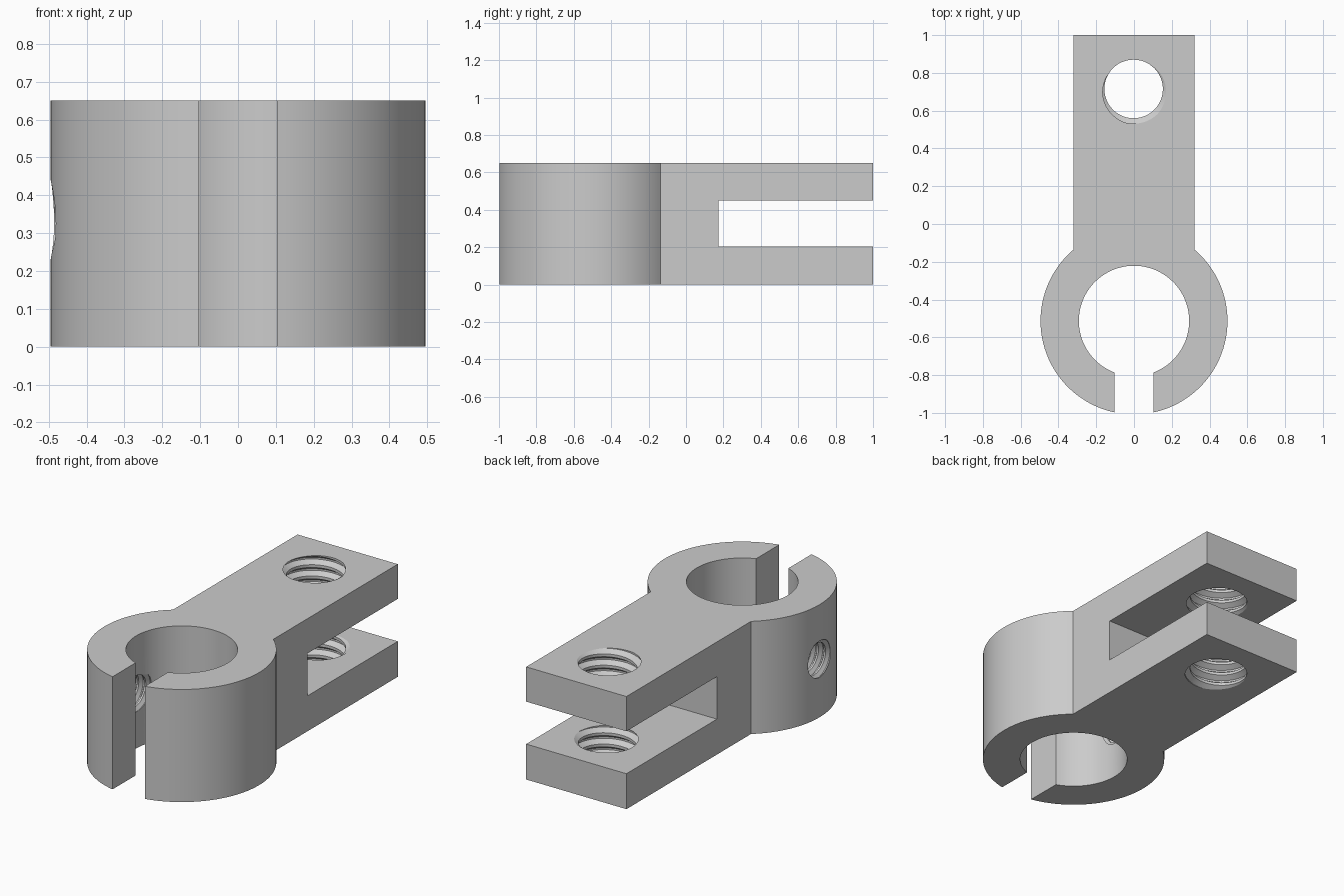
import bpy, bmesh
from math import pi, cos, sin, acos, asin, radians, tau
from mathutils import Matrix, Vector

cube = bpy.data.objects.get("Cube")
if cube:
    bpy.data.objects.remove(cube)

grey = bpy.data.materials.new("plain grey")
grey.use_nodes = True
colour = (0.6, 0.6, 0.6, 1)
grey.diffuse_color = colour
grey.node_tree.nodes["Principled BSDF"].inputs["Base Color"].default_value = colour

HEIGHT, RING_Y, R_OUT, R_IN = 0.65, -0.513, 0.495, 0.292
ARM, GAP = 0.32, 0.103        # half widths of the arm and the clamp gap


def make_object(name, bm):
    bmesh.ops.recalc_face_normals(bm, faces=bm.faces)
    mesh = bpy.data.meshes.new(name)
    bm.to_mesh(mesh)
    bm.free()
    mesh.materials.append(grey)
    obj = bpy.data.objects.new(name, mesh)
    bpy.context.collection.objects.link(obj)
    return obj


def arc(radius, start, end, steps):
    angles = [start + (end - start) * i / steps for i in range(steps + 1)]
    return [(radius * cos(a), RING_Y + radius * sin(a)) for a in angles]


def threaded_rod(name, r_min, r_max, pitch, turns, matrix, segs=48):
    """Helical thread as a closed solid, starting at z = 0."""
    profile = [(0, r_min), (0.25, r_min), (0.55, r_max), (0.7, r_max)]
    last = segs * turns
    bm = bmesh.new()
    strips = [[bm.verts.new((r * cos(tau * k / segs), r * sin(tau * k / segs),
                             pitch * (k / segs + f))) for k in range(last + 1)]
              for f, r in profile]
    for low, high in zip(strips, strips[1:]):
        for k in range(last):
            bm.faces.new((low[k], low[k + 1], high[k + 1], high[k]))
    # the top of each turn meets the bottom of the next
    low, high = strips[-1], strips[0]
    for k in range(last - segs):
        bm.faces.new((low[k], low[k + 1], high[k + 1 + segs], high[k + segs]))
    # pointed end caps
    length = pitch * (turns + 1)
    ends = [bm.verts.new((0, 0, -pitch)), bm.verts.new((0, 0, length + pitch))]
    for e in [e for e in bm.edges if e.is_boundary]:
        a, b = e.verts
        bm.faces.new((a, b, ends[(a.co.z + b.co.z) > length]))
    bm.transform(matrix)
    return make_object(name, bm)


# split ring with straight arm, drawn as one outline and extruded
join = acos(ARM / R_OUT)
gap_out, gap_in = asin(GAP / R_OUT), asin(GAP / R_IN)
outline = [(-ARM, 1), (ARM, 1)]
outline += arc(R_OUT, join, -pi / 2 + gap_out, 40)
outline += arc(R_IN, -pi / 2 + gap_in, 3 * pi / 2 - gap_in, 80)
outline += arc(R_OUT, 3 * pi / 2 - gap_out, pi - join, 40)
bm = bmesh.new()
base = bm.faces.new([bm.verts.new((x, y, 0)) for x, y in outline])
top = bmesh.ops.extrude_face_region(bm, geom=[base])["geom"]
bmesh.ops.translate(bm, vec=(0, 0, HEIGHT),
                    verts=[v for v in top if isinstance(v, bmesh.types.BMVert)])
clamp = make_object("clamp_body", bm)

# fork slot cutter
bm = bmesh.new()
bmesh.ops.create_cube(bm, size=1, matrix=Matrix.Translation((0, 0.675, 0.327))
                      @ Matrix.Diagonal((1, 1, 0.245, 1)))
fork_slot = make_object("fork_slot_cutter", bm)

# threaded hole cutters: through the fork, and through one side of the ring
pitch = 0.065
start = HEIGHT - pitch * (12.625 - 75 / 360)
pin_thread = threaded_rod("pin_hole_cutter", 0.155, 0.184, pitch, 14,
                          Matrix.Translation((-0.002, 0.715, start)))
side_thread = threaded_rod("side_hole_cutter", 0.095, 0.115, 0.045, 9,
                           Matrix.Translation((-0.15, RING_Y, HEIGHT / 2))
                           @ Matrix.Rotation(-pi / 2, 4, "Y"))

bpy.ops.object.select_all(action="DESELECT")
bpy.context.view_layer.objects.active = clamp
clamp.select_set(True)
for cutter in (fork_slot, pin_thread, side_thread):
    cutter.hide_render = True
    mod = clamp.modifiers.new("cut", "BOOLEAN")
    mod.operation, mod.solver, mod.object = "DIFFERENCE", "EXACT", cutter
    bpy.ops.object.modifier_apply(modifier=mod.name)
    bpy.data.objects.remove(cutter)
bpy.ops.object.shade_smooth_by_angle(angle=radians(25))
